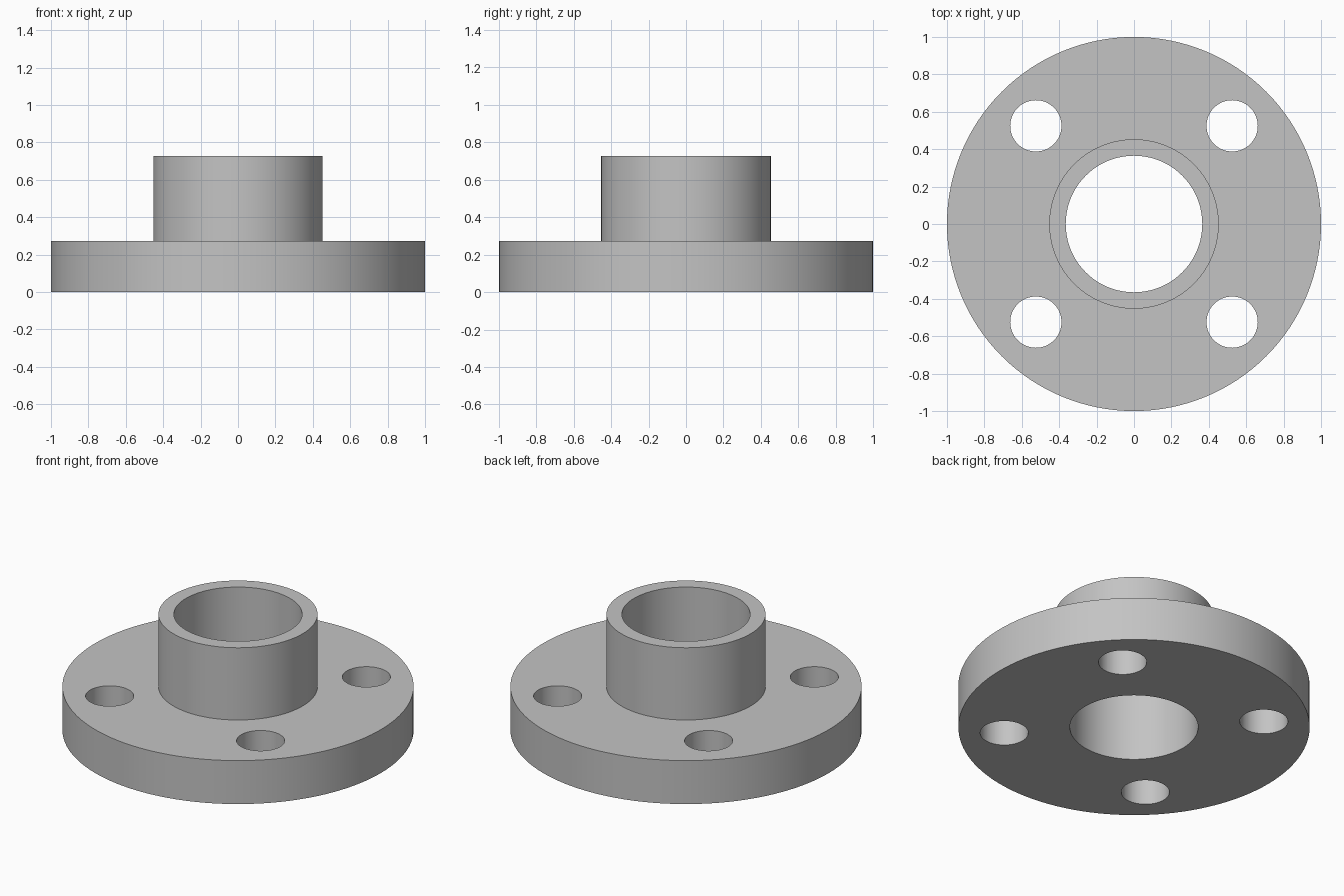
import bpy
import bmesh
from math import cos, sin, tau, radians
from mathutils import Matrix

cube = bpy.data.objects.get("Cube")
if cube:
    bpy.data.objects.remove(cube, do_unlink=True)

FLANGE_R, HUB_R, BORE_R = 1.0, 0.453, 0.365
FLANGE_H, TOTAL_H = 0.273, 0.727
BOLT_R, BOLT_CIRCLE = 0.137, 0.742
SEGMENTS = 128

# Single grey finish
grey = bpy.data.materials.new("grey_metal")
grey.use_nodes = True
colour = (0.55, 0.55, 0.55, 1)
grey.diffuse_color = colour
grey.node_tree.nodes["Principled BSDF"].inputs["Base Color"].default_value = colour


def finish(bm, name):
    bmesh.ops.recalc_face_normals(bm, faces=bm.faces)
    mesh = bpy.data.meshes.new(name)
    bm.to_mesh(mesh)
    bm.free()
    mesh.materials.append(grey)
    obj = bpy.data.objects.new(name, mesh)
    bpy.context.collection.objects.link(obj)
    return obj


# Flange and hub: closed section turned about the vertical axis
bm = bmesh.new()
section = [(BORE_R, 0), (FLANGE_R, 0), (FLANGE_R, FLANGE_H),
           (HUB_R, FLANGE_H), (HUB_R, TOTAL_H), (BORE_R, TOTAL_H)]
rings = [[bm.verts.new((r * cos(tau * i / SEGMENTS), r * sin(tau * i / SEGMENTS), z))
          for i in range(SEGMENTS)] for r, z in section]
for k, ring in enumerate(rings):
    after = rings[(k + 1) % len(rings)]
    for i in range(SEGMENTS):
        j = (i + 1) % SEGMENTS
        bm.faces.new((ring[i], ring[j], after[j], after[i]))
flange = finish(bm, "pipe_flange")

# Four bolt holes on the diagonals
bm = bmesh.new()
for i in range(4):
    place = (Matrix.Rotation(tau * (i + 0.5) / 4, 4, "Z")
             @ Matrix.Translation((BOLT_CIRCLE, 0, FLANGE_H / 2)))
    bmesh.ops.create_cone(bm, cap_ends=True, segments=64, radius1=BOLT_R,
                          radius2=BOLT_R, depth=FLANGE_H * 2, matrix=place)
cutter = finish(bm, "bolt_hole_cutter")
cutter.hide_render = True

bpy.ops.object.select_all(action="DESELECT")
bpy.context.view_layer.objects.active = flange
flange.select_set(True)
cut = flange.modifiers.new("bolt_holes", "BOOLEAN")
cut.operation = "DIFFERENCE"
cut.solver = "EXACT"
cut.object = cutter
bpy.ops.object.modifier_apply(modifier=cut.name)
bpy.data.objects.remove(cutter, do_unlink=True)

# Smooth walls with crisp rims
bpy.ops.object.shade_smooth_by_angle(angle=radians(30))
